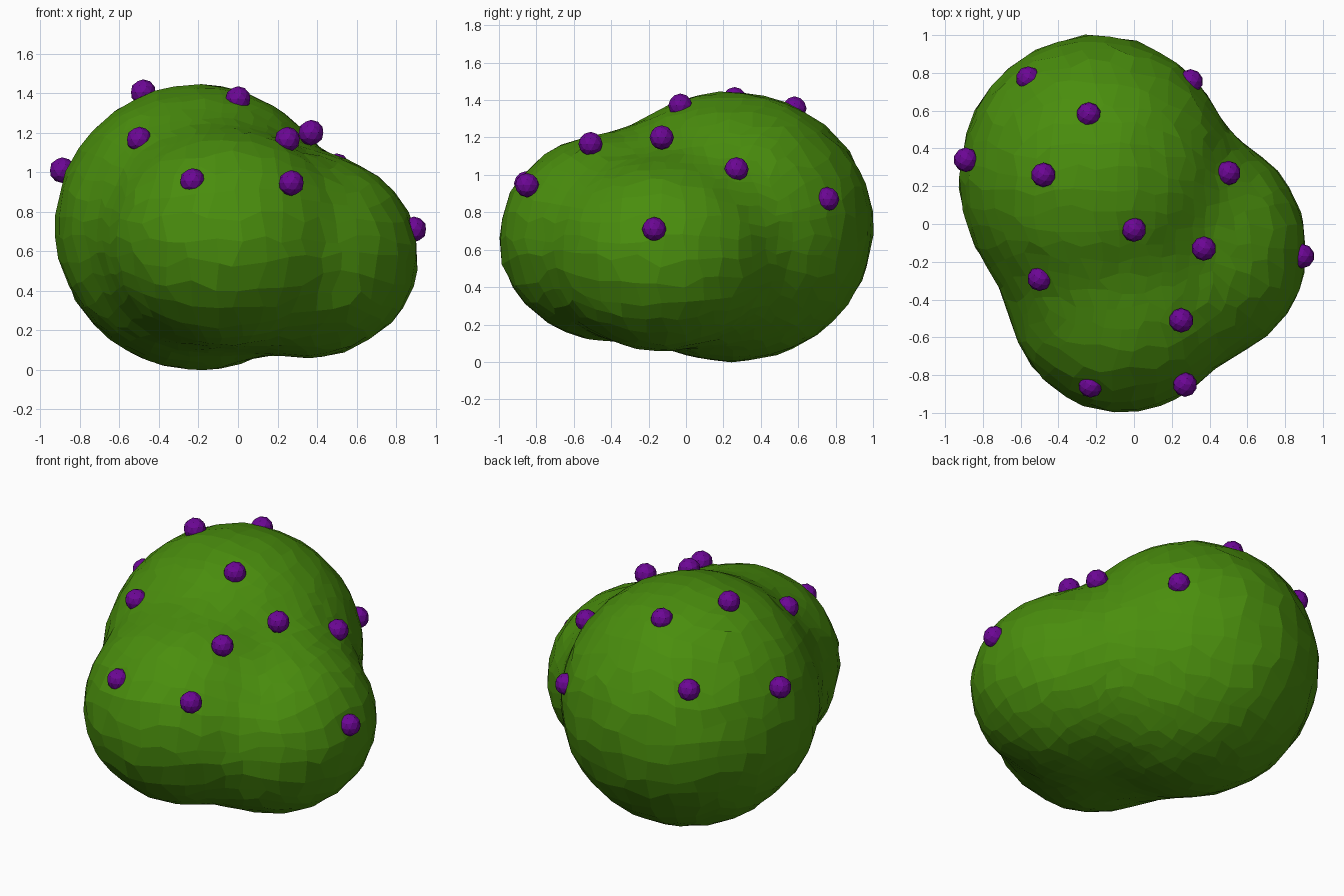
import bpy, bmesh, math, random
from mathutils import Vector

if "Cube" in bpy.data.objects:
    bpy.data.objects.remove(bpy.data.objects["Cube"])

random.seed(4)


def material(name, color):
    m = bpy.data.materials.new(name)
    m.diffuse_color = color
    m.use_nodes = True
    m.node_tree.nodes["Principled BSDF"].inputs["Base Color"].default_value = m.diffuse_color
    return m


leaf = material("leaf_green", (0.068, 0.27, 0.004, 1))
purple = material("berry_purple", (0.15, 0.002, 0.30, 1))


def finish(bm, name, mat, location=(0, 0, 0)):
    me = bpy.data.meshes.new(name)
    bm.to_mesh(me)
    bm.free()
    me.materials.append(mat)
    ob = bpy.data.objects.new(name, me)
    ob.location = location
    bpy.context.collection.objects.link(ob)
    return ob


# Three clumps of foliage: centre and radii
BACK = ((-0.20, 0.24, 0.722), (0.725, 0.76, 0.722))
FRONT = ((-0.055, -0.38, 0.665), (0.61, 0.62, 0.555))
RIGHT = ((0.34, -0.13, 0.58), (0.575, 0.60, 0.52))


def clump(p, shape):
    c, r = shape
    return (Vector([(p[i] - c[i]) / r[i] for i in range(3)]).length - 1) * sum(r) / 3


def blend(a, b, k):
    h = max(k - abs(a - b), 0) / k
    return min(a, b) - h * h * k / 4


def field(p):
    lower = blend(clump(p, FRONT), clump(p, RIGHT), 0.10)
    return blend(lower, clump(p, BACK), 0.17)


# Foliage: a faceted cube-sphere pushed out to the blended clumps
CORE = Vector((0, -0.02, 0.66))
bm = bmesh.new()
bmesh.ops.create_cube(bm, size=2)
bmesh.ops.subdivide_edges(bm, edges=bm.edges[:], cuts=11, use_grid_fill=True)
for v in bm.verts:
    d = Vector([math.tan(c * math.pi / 4) for c in v.co]).normalized()
    d = (d + Vector([random.uniform(-0.035, 0.035) for _ in range(3)])).normalized()
    near, far = 0.0, 1.6
    for _ in range(24):
        mid = (near + far) / 2
        if field(CORE + d * mid) < 0:
            near = mid
        else:
            far = mid
    v.co = CORE + d * near * random.uniform(0.995, 1.007)
finish(bm, "foliage", leaf)

# Berries scattered over the upper surface
berries = [
    (-0.48, 0.26, 1.405), (0.0, -0.03, 1.37), (-0.5, -0.29, 1.165),
    (0.25, -0.51, 1.165), (0.37, -0.13, 1.2), (-0.23, -0.855, 0.955),
    (0.27, -0.85, 0.945), (-0.89, 0.34, 1.01), (0.89, -0.17, 0.71),
    (-0.24, 0.58, 1.355), (-0.56, 0.77, 1.07), (0.3, 0.755, 0.87),
    (0.5, 0.27, 1.03),
]
for i, p in enumerate(berries):
    bm = bmesh.new()
    bmesh.ops.create_icosphere(bm, subdivisions=2, radius=0.065)
    finish(bm, f"berry_{i + 1}", purple, p)
